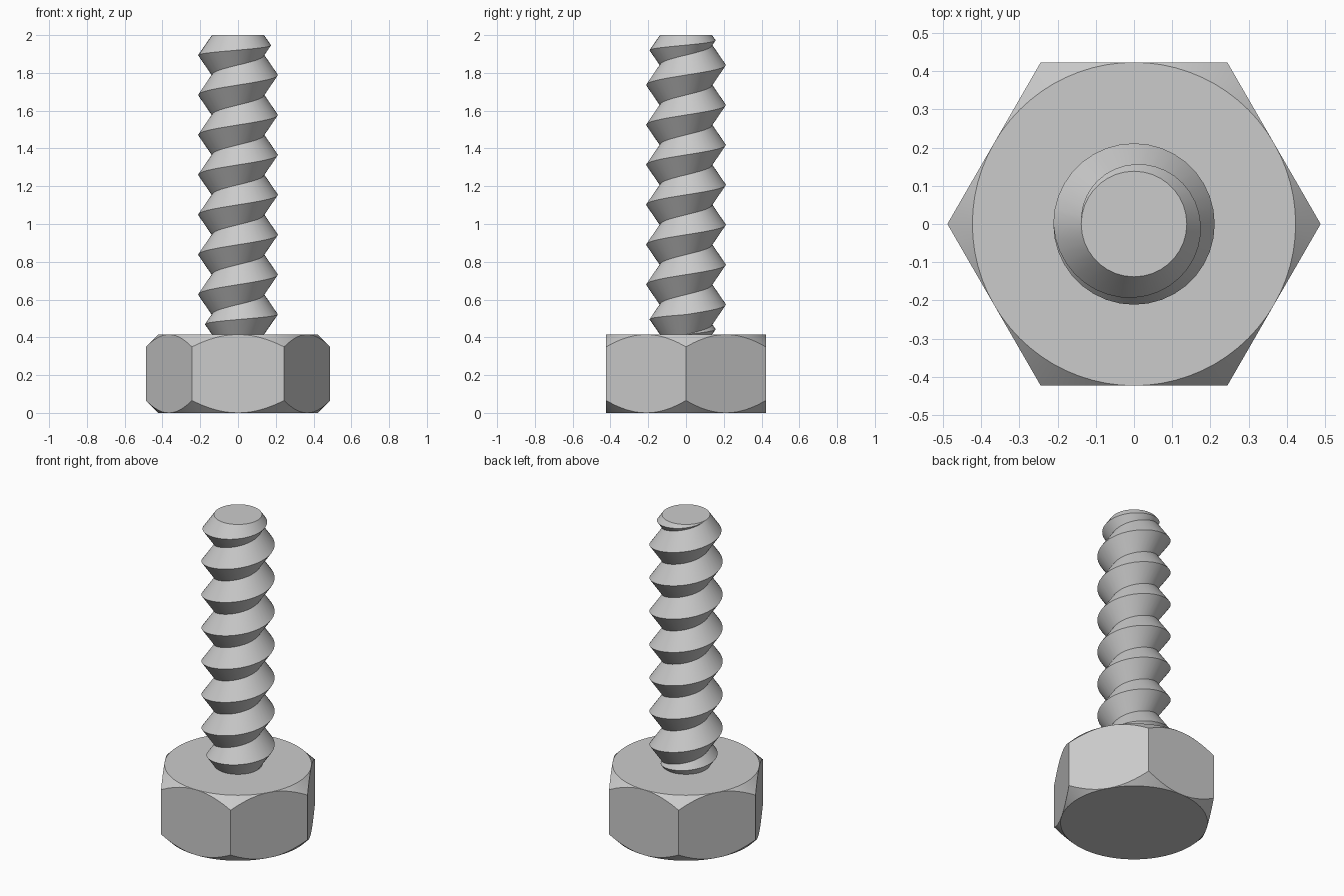
import bpy
import bmesh
from math import cos, sin, pi, radians

cube = bpy.data.objects.get("Cube")
if cube:
    bpy.data.objects.remove(cube)

# Main dimensions
HEAD_TOP, BOLT_TOP = 0.415, 2.0
FLAT_R = 0.4226              # centre to flat of the hexagon
ROOT_R, DEPTH = 0.138, 0.073
TURNS = 7.5
PITCH = (BOLT_TOP - HEAD_TOP) / TURNS
SEG = 36                     # thread steps per turn
SIDE = 12                    # head steps per flat

steel = bpy.data.materials.new("steel_grey")
steel.use_nodes = True
GREY = (0.6, 0.6, 0.6, 1)
steel.diffuse_color = GREY
steel.node_tree.nodes["Principled BSDF"].inputs["Base Color"].default_value = GREY


def finish(bm, name):
    """Clean the mesh, add it to the scene and shade it."""
    bmesh.ops.remove_doubles(bm, verts=bm.verts, dist=0.0001)
    bmesh.ops.recalc_face_normals(bm, faces=bm.faces)
    mesh = bpy.data.meshes.new(name)
    bm.to_mesh(mesh)
    bm.free()
    mesh.materials.append(steel)
    obj = bpy.data.objects.new(name, mesh)
    bpy.context.collection.objects.link(obj)
    bpy.ops.object.select_all(action='DESELECT')
    obj.select_set(True)
    bpy.context.view_layer.objects.active = obj
    bpy.ops.object.shade_smooth_by_angle(angle=radians(30))
    return obj


def polar(bm, r, a, z):
    return bm.verts.new((r * cos(a), r * sin(a), z))


# Hexagonal head, with a 45 degree conical chamfer on both ends
bm = bmesh.new()
count = 6 * SIDE
rings = [[], [], [], []]
for i in range(count):
    a = 2 * pi * i / count
    hex_r = FLAT_R / cos((i % SIDE) / SIDE * pi / 3 - pi / 6)
    drop = hex_r - FLAT_R
    levels = [(FLAT_R, 0), (hex_r, drop),
              (hex_r, HEAD_TOP - drop), (FLAT_R, HEAD_TOP)]
    for ring, (r, z) in zip(rings, levels):
        ring.append(polar(bm, r, a, z))
bm.faces.new(rings[0][::-1])
bm.faces.new(rings[3])
for low, high in ((rings[0], rings[1]), (rings[2], rings[3])):
    for i in range(count):
        j = (i + 1) % count
        bm.faces.new((low[i], low[j], high[j], high[i]))
for s in range(6):
    span = [(s * SIDE + k) % count for k in range(SIDE + 1)]
    bm.faces.new([rings[1][i] for i in span] + [rings[2][i] for i in reversed(span)])
finish(bm, "hex_head")

# Threaded shank: a V-shaped helical strip, fading out at both ends
bm = bmesh.new()


def root_z(i):
    z = HEAD_TOP + PITCH * (i / SEG - 1)
    return min(max(z, HEAD_TOP), BOLT_TOP)


steps = int((TURNS + 1) * SEG)
roots = [polar(bm, ROOT_R, 2 * pi * i / SEG, root_z(i)) for i in range(steps + SEG + 1)]
crests = []
for i in range(steps + 1):
    low, high = root_z(i), root_z(i + SEG)
    r = ROOT_R + DEPTH * (high - low) / PITCH
    crests.append(polar(bm, r, 2 * pi * i / SEG, (low + high) / 2))
for i in range(steps):
    bm.faces.new((roots[i], roots[i + 1], crests[i + 1], crests[i]))
    bm.faces.new((crests[i], crests[i + 1], roots[i + SEG + 1], roots[i + SEG]))
bm.faces.new(roots[steps:steps + SEG])
finish(bm, "threaded_shank")
